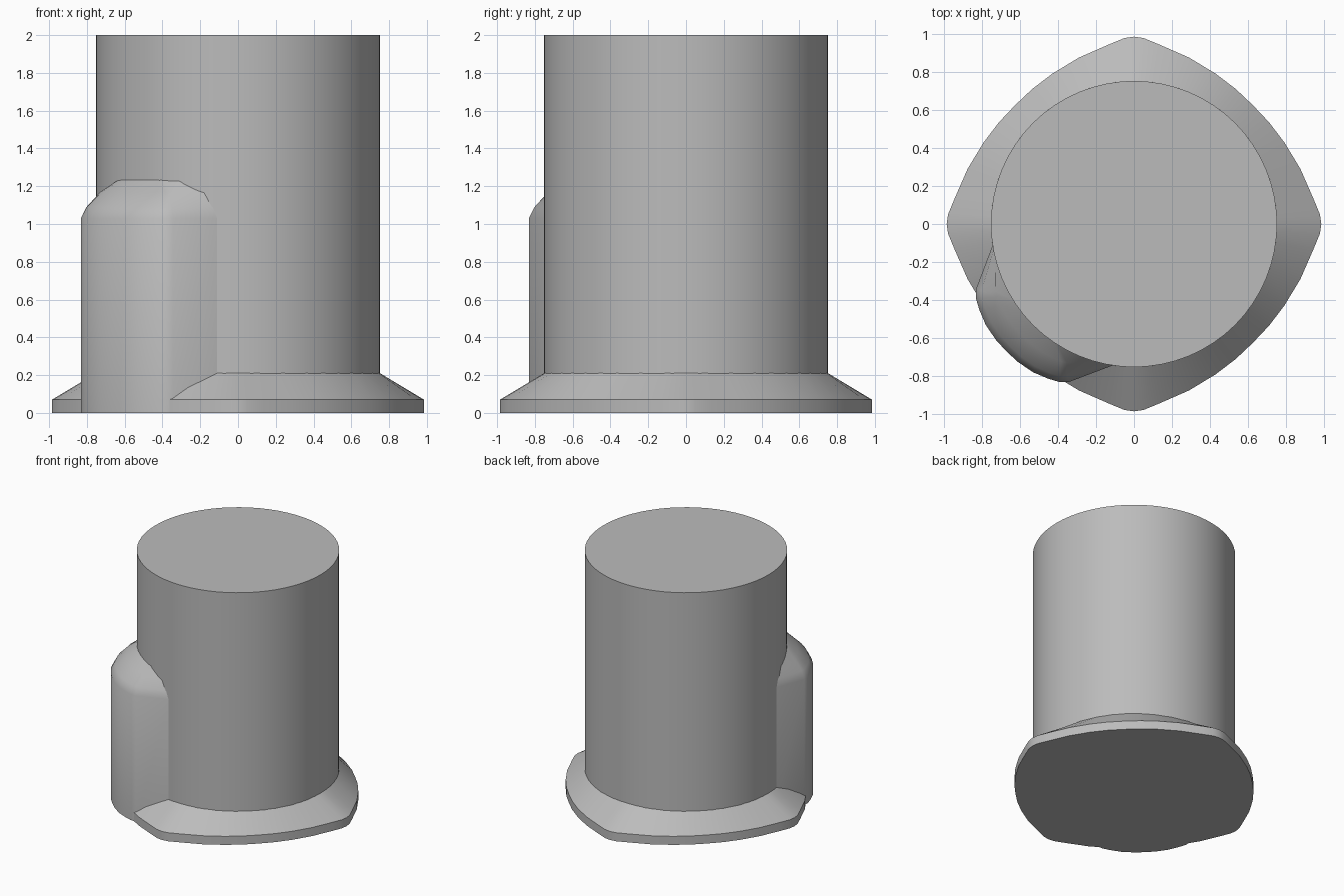
import bpy, bmesh
from math import sin, cos, pi, radians, atan2, hypot

cube = bpy.data.objects.get("Cube")
if cube:
    bpy.data.objects.remove(cube, do_unlink=True)

RADIUS = 0.752
grey = bpy.data.materials.new("plain grey")
grey.use_nodes = True
grey.diffuse_color = (0.5, 0.5, 0.5, 1)
grey.node_tree.nodes["Principled BSDF"].inputs["Base Color"].default_value = (0.5, 0.5, 0.5, 1)


def loft(name, rings, sharp=30):
    """Skin a stack of closed rings and cap both ends."""
    bm = bmesh.new()
    loops = [[bm.verts.new(p) for p in ring] for ring in rings]
    n = len(loops[0])
    for low, high in zip(loops, loops[1:]):
        for i in range(n):
            j = (i + 1) % n
            bm.faces.new((low[i], low[j], high[j], high[i]))
    bm.faces.new(loops[0][::-1])
    bm.faces.new(loops[-1])
    bmesh.ops.recalc_face_normals(bm, faces=bm.faces)
    mesh = bpy.data.meshes.new(name)
    bm.to_mesh(mesh)
    bm.free()
    obj = bpy.data.objects.new(name, mesh)
    bpy.context.collection.objects.link(obj)
    mesh.materials.append(grey)
    bpy.ops.object.select_all(action='DESELECT')
    obj.select_set(True)
    bpy.context.view_layer.objects.active = obj
    bpy.ops.object.shade_smooth_by_angle(angle=radians(sharp))
    return obj


def polar(r, a, z):
    return (r * cos(a), r * sin(a), z)


# Main cylinder
STEPS = 64
loft("body", [[polar(RADIUS, 2 * pi * i / STEPS, z) for i in range(STEPS)] for z in (0, 2)])

# Flared base: four bowed sides with rounded corners on the axes
quarter = [(0.985, 0), (0.978, 0.05), (0.945, 0.13), (0.875, 0.29), (0.79, 0.43), (0.71, 0.535)]
quarter += [(0.625, 0.625)] + [(y, x) for x, y in quarter[:0:-1]]
outline = []
for k in range(4):
    for x, y in quarter:
        outline.append((hypot(x, y), atan2(y, x) + k * pi / 2))
loft("base_flange", [
    [polar(r, a, 0) for r, a in outline],
    [polar(r, a, 0.07) for r, a in outline],
    [polar(RADIUS, a, 0.21) for r, a in outline],
])

# Side housing: bulge on the front right, tapering into the body at the top
half = [(37.4, 0.745), (22.5, 0.9), (20, 0.918), (16, 0.93), (10.8, 0.943), (5, 0.948)]
section = half + [(0, 0.948)] + [(-a, r) for a, r in half[::-1]]
levels = [(0, 1, 1), (1.03, 1, 1), (1.09, 0.95, 0.84), (1.17, 0.85, 0.42), (1.235, 0.55, 0.02)]
rings = []
for z, width, depth in levels:
    ring = [polar(0.745 + (r - 0.745) * depth, radians(225 - a * width), z) for a, r in section]
    ring.append(polar(0.4, radians(225), z))
    rings.append(ring)
loft("side_housing", rings, 32)
